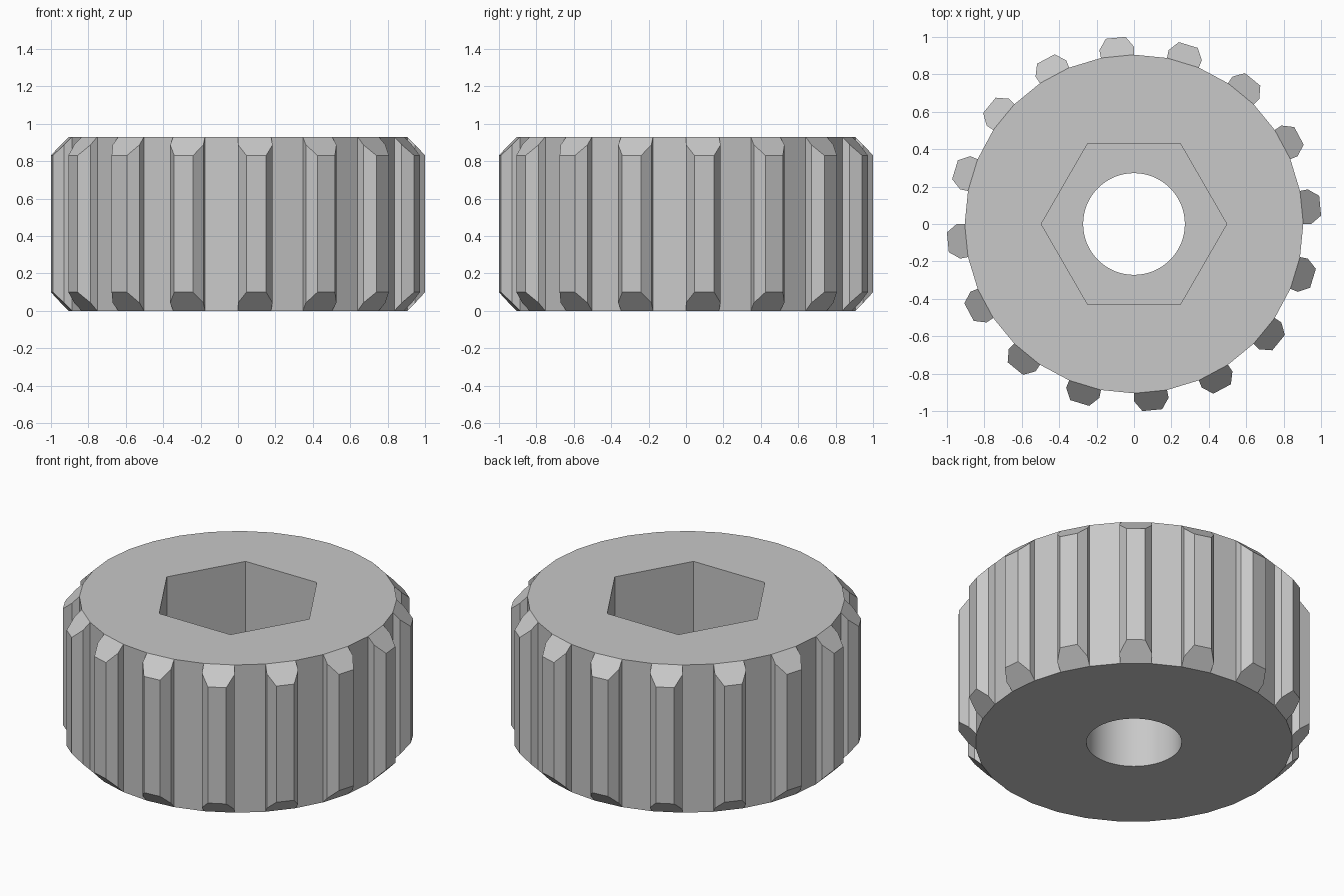
import bpy, bmesh, math
from mathutils import Matrix

cube = bpy.data.objects.get("Cube")
if cube:
    bpy.data.objects.remove(cube, do_unlink=True)

HEIGHT, RADIUS, SIDES = 0.93, 0.905, 32
STEP = 2 * math.pi / SIDES
FLAT = RADIUS * math.cos(STEP / 2)      # distance from axis to each flat
HALF = RADIUS * math.sin(STEP / 2)      # half width of each flat
SHOULDER, CREST = 0.943, 1.0            # rib radii: widest point, outer face

grey = bpy.data.materials.new("light_grey_plastic")
grey.use_nodes = True
colour = (0.58, 0.58, 0.58, 1)
grey.diffuse_color = colour
grey.node_tree.nodes["Principled BSDF"].inputs["Base Color"].default_value = colour


def make_object(name, bm):
    bmesh.ops.recalc_face_normals(bm, faces=bm.faces)
    mesh = bpy.data.meshes.new(name)
    bm.to_mesh(mesh)
    bm.free()
    mesh.materials.append(grey)
    obj = bpy.data.objects.new(name, mesh)
    bpy.context.collection.objects.link(obj)
    return obj


def prism(name, sides, radius, bottom, top):
    bm = bmesh.new()
    bmesh.ops.create_cone(bm, cap_ends=True, segments=sides, radius1=radius,
                          radius2=radius, depth=top - bottom,
                          matrix=Matrix.Translation((0, 0, (top + bottom) / 2)))
    return make_object(name, bm)


# Knob body: alternate flats carry a rib chamfered at both ends
rib_profile = [(FLAT, -HALF), (SHOULDER, -SHOULDER * math.tan(STEP / 2)),
               (CREST, -0.053), (CREST, 0.053),
               (SHOULDER, SHOULDER * math.tan(STEP / 2)), (FLAT, HALF)]
flat_profile = [rib_profile[0], rib_profile[-1]]

bm = bmesh.new()
low_cap, high_cap = [], []
for k in range(SIDES):
    turn = Matrix.Rotation((k + 0.5) * STEP, 3, "Z")
    profile = flat_profile if k % 2 else rib_profile
    low = [bm.verts.new(turn @ Matrix.Identity(3).col[0] * 0) for _ in profile]
    high = [bm.verts.new((0, 0, 0)) for _ in profile]
    for (out, side), a, b in zip(profile, low, high):
        x, y, _ = turn.col[0] * out + turn.col[1] * side
        a.co = (x, y, out - FLAT)
        b.co = (x, y, HEIGHT - (out - FLAT))
    for i in range(len(profile) - 1):
        bm.faces.new((low[i], low[i + 1], high[i + 1], high[i]))
    if len(profile) > 2:
        bm.faces.new(low[::-1])
        bm.faces.new(high)
    low_cap.append(low[0])
    high_cap.append(high[0])
bm.faces.new(low_cap[::-1])
bm.faces.new(high_cap)
bmesh.ops.remove_doubles(bm, verts=bm.verts, dist=0.0005)
knob = make_object("ribbed_knob", bm)

# Hexagonal socket from above and round bore right through
socket = prism("socket_cutter", 6, 0.496, 0.40, HEIGHT + 0.2)
bore = prism("bore_cutter", 64, 0.272, -0.2, HEIGHT + 0.3)

# Put the hexagon's corners on the x axis
corner = socket.data.vertices[0].co
socket.data.transform(Matrix.Rotation(-math.atan2(corner.y, corner.x), 4, "Z"))

bpy.ops.object.select_all(action="DESELECT")
bpy.context.view_layer.objects.active = knob
knob.select_set(True)
for cutter in (socket, bore):
    cutter.hide_render = True
    cut = knob.modifiers.new(cutter.name, "BOOLEAN")
    cut.operation = "DIFFERENCE"
    cut.solver = "EXACT"
    cut.object = cutter
    bpy.ops.object.modifier_apply(modifier=cut.name)
    bpy.data.objects.remove(cutter, do_unlink=True)

# Smooth bore, crisp flats
bpy.ops.object.shade_smooth_by_angle(angle=math.radians(8))
